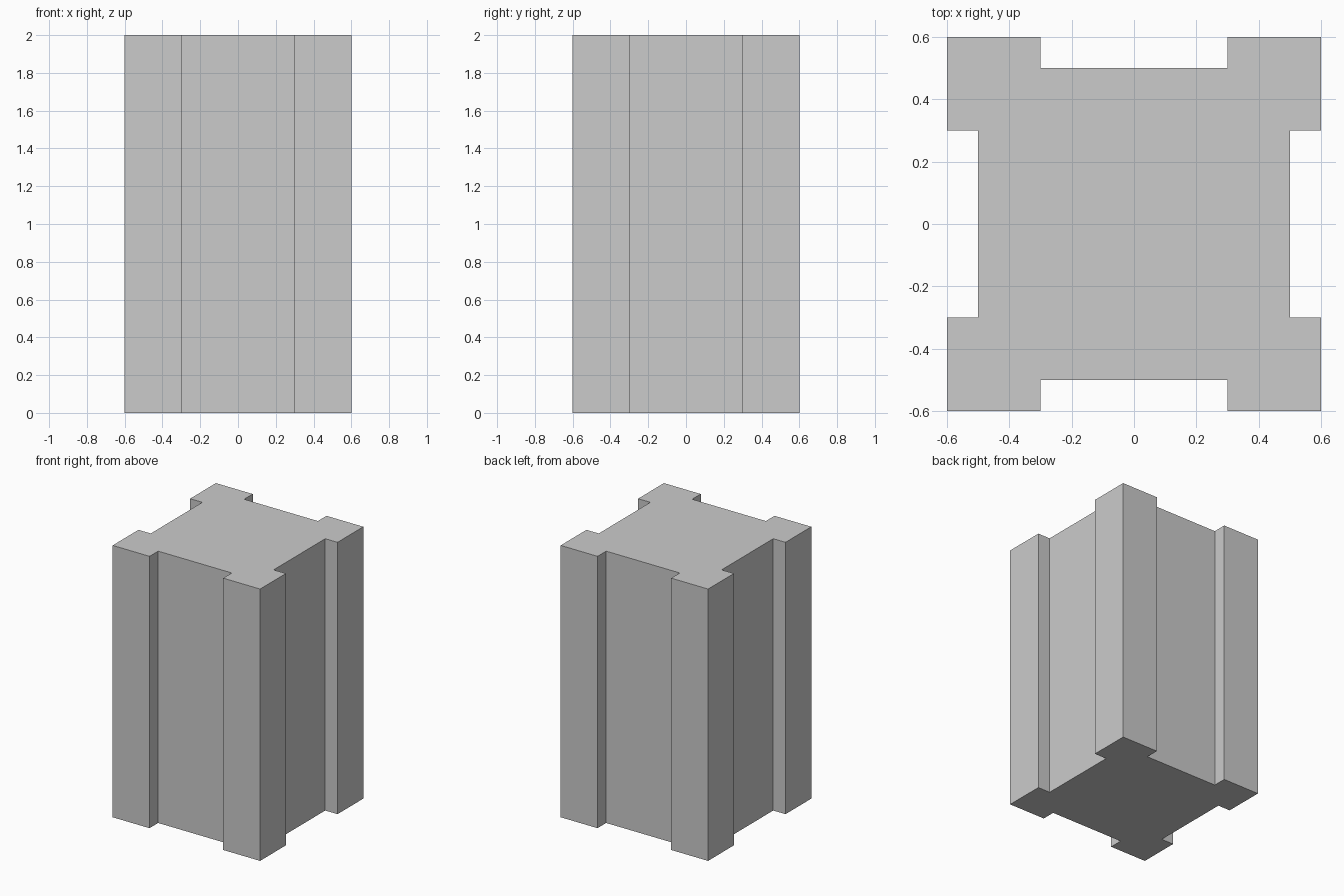
import bpy
import bmesh

if "Cube" in bpy.data.objects:
    bpy.data.objects.remove(bpy.data.objects["Cube"])

HEIGHT = 2.0
OUTER = 0.6    # outer faces of the corner posts
PANEL = 0.5    # recessed faces between the posts
HALF_GAP = 0.3  # half width of each recess

# One corner of the plan outline, rotated by quarter turns (counter-clockwise)
corner = [(PANEL, HALF_GAP), (OUTER, HALF_GAP), (OUTER, OUTER),
          (HALF_GAP, OUTER), (HALF_GAP, PANEL)]
outline = []
for turn in range(4):
    outline += corner
    corner = [(-y, x) for x, y in corner]

# Column: extrude the outline straight up
bm = bmesh.new()
base = bm.faces.new([bm.verts.new((x, y, 0)) for x, y in outline])
top = bmesh.ops.extrude_face_region(bm, geom=[base], use_keep_orig=True)["geom"]
bmesh.ops.translate(bm, vec=(0, 0, HEIGHT),
                    verts=[v for v in top if isinstance(v, bmesh.types.BMVert)])
bmesh.ops.recalc_face_normals(bm, faces=bm.faces)

mesh = bpy.data.meshes.new("notched_column")
bm.to_mesh(mesh)
bm.free()
bpy.context.collection.objects.link(bpy.data.objects.new("notched_column", mesh))
